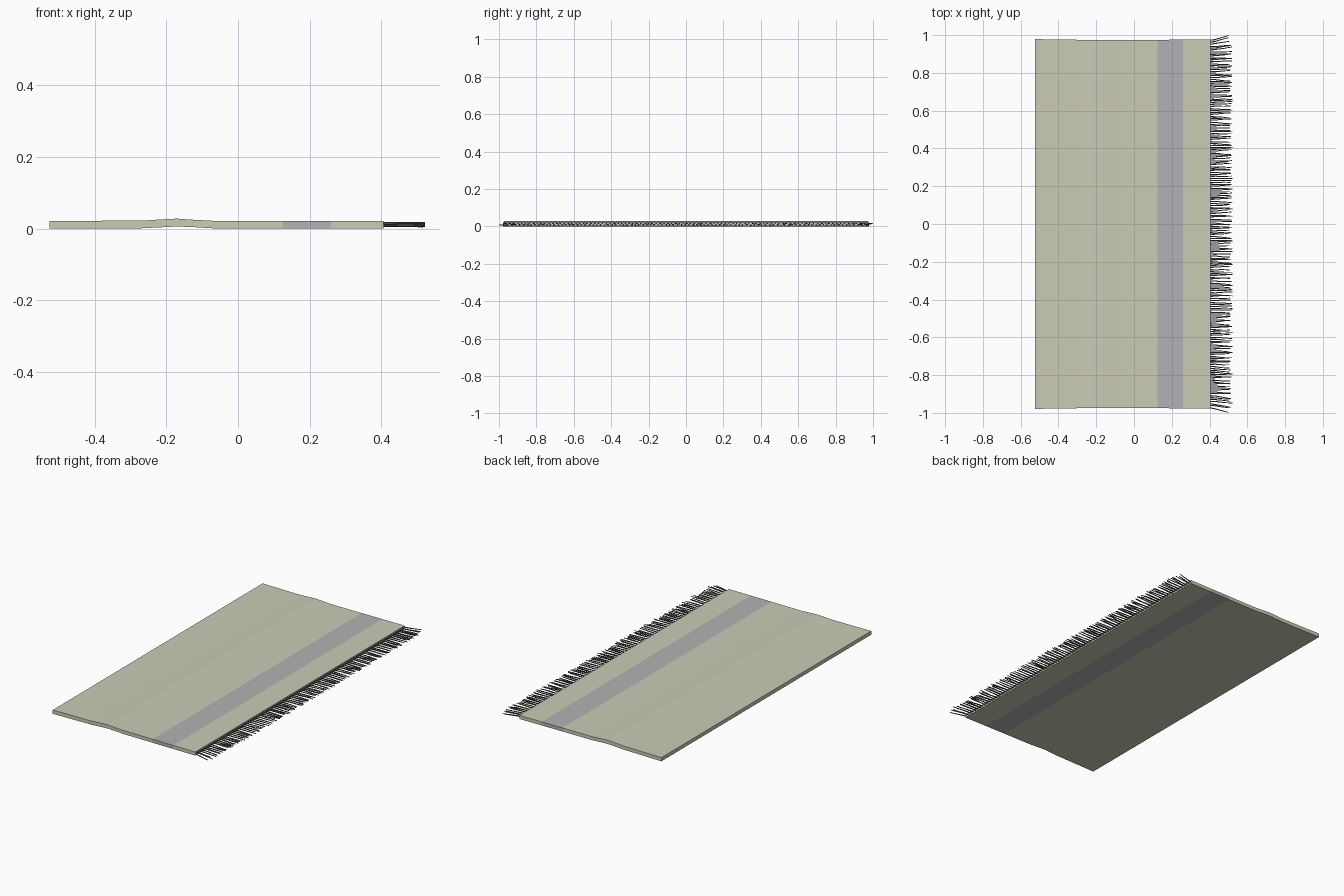
import bpy, bmesh, math, random
from mathutils import Vector

if "Cube" in bpy.data.objects:
    bpy.data.objects.remove(bpy.data.objects["Cube"])
random.seed(4)

def material(name, col):
    m = bpy.data.materials.new(name)
    m.diffuse_color = (*col, 1)
    m.use_nodes = True
    m.node_tree.nodes["Principled BSDF"].inputs["Base Color"].default_value = m.diffuse_color
    return m

cream = material("cream", (0.60, 0.60, 0.47))
grey = material("stripe_grey", (0.45, 0.45, 0.46))
dark = material("fringe_grey", (0.12, 0.12, 0.12))

def make(name, bm, mats):
    bmesh.ops.recalc_face_normals(bm, faces=bm.faces)
    me = bpy.data.meshes.new(name)
    bm.to_mesh(me)
    bm.free()
    ob = bpy.data.objects.new(name, me)
    bpy.context.collection.objects.link(ob)
    for m in mats:
        me.materials.append(m)
    return ob

# Blanket slab: cross-section stations (x, bottom z, top z, half length)
stations = [(-.525, 0, .022, .979), (-.43, 0, .022, .977), (-.27, .001, .0222, .975),
            (-.21, .004, .026, .974), (-.17, .006, .028, .974), (-.12, .004, .0245, .974),
            (-.07, .001, .022, .974), (.125, .001, .022, .975), (.26, .001, .022, .976),
            (.405, .001, .022, .977)]
bm = bmesh.new()
NY = 12
rings = []
for x, b, t, h in stations:
    ys = [h * (2 * j / NY - 1) for j in range(NY + 1)]
    loop = [(y, t) for y in ys] + [(y, b) for y in reversed(ys)]
    rings.append([bm.verts.new((x, y, z)) for y, z in loop])
n = len(rings[0])
for i, (a, b) in enumerate(zip(rings, rings[1:])):
    for j in range(n):
        k = (j + 1) % n
        f = bm.faces.new((a[j], a[k], b[k], b[j]))
        f.material_index = 1 if i == 7 else 0
for r in (rings[0], rings[-1]):
    for j in range(NY):
        bm.faces.new((r[j], r[j + 1], r[n - 2 - j], r[n - 1 - j]))
make("blanket", bm, [cream, grey])

# Fringe: slightly bent thin strands, fanning out at both corners
def strand(bm, pts, radius, sides=5):
    prev = None
    for i, p in enumerate(pts):
        r = radius * (1 - 0.12 * i)
        ring = [bm.verts.new(p + Vector((0, r * math.cos(a), r * math.sin(a))))
                for a in [2 * math.pi * k / sides for k in range(sides)]]
        if prev:
            for k in range(sides):
                m = (k + 1) % sides
                bm.faces.new((prev[k], prev[m], ring[m], ring[k]))
        else:
            bm.faces.new(ring)
        prev = ring
    bm.faces.new(prev)

bm = bmesh.new()
COUNT = 190
for i in range(COUNT):
    u = 2 * i / (COUNT - 1) - 1
    y0 = u * .97
    end = random.uniform(.505, .522)
    if abs(u) > .985:
        end = .50
    drift = random.uniform(-.009, .009) + .024 * u ** 15
    if i in (0, COUNT - 1):
        drift = math.copysign(.0275, u)
    z0 = .015 if i % 2 else .009
    z1 = z0 + random.uniform(-.003, .002)
    pts = []
    for t in (0, .35, .7, 1):
        wob = random.uniform(-.002, .002) if 0 < t < 1 else 0
        pts.append(Vector((.388 + (end - .388) * t, y0 + drift * t ** 1.3 + wob, z0 + (z1 - z0) * t)))
    strand(bm, pts, .0036)
make("fringe", bm, [dark])
